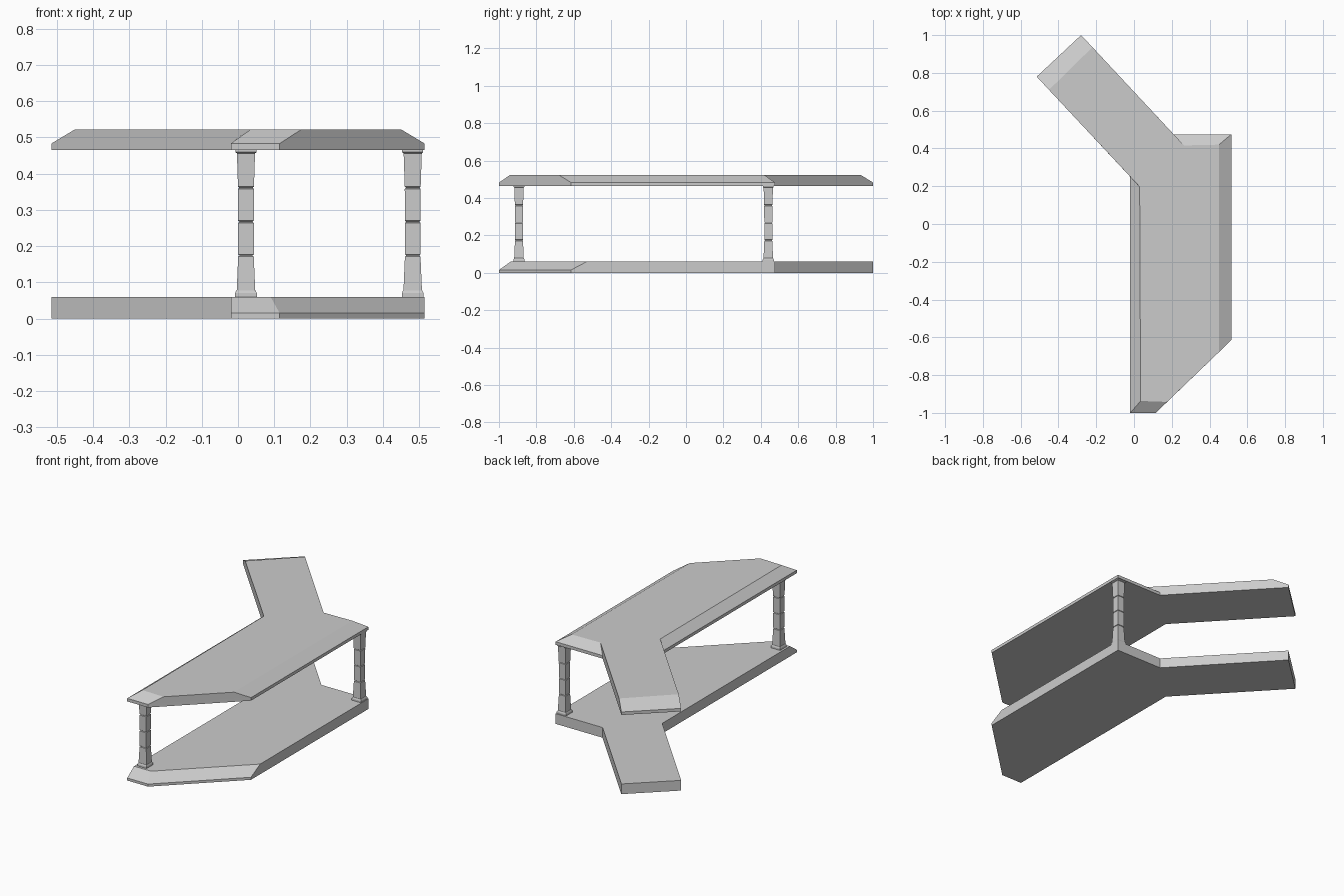
import bpy, bmesh, math

if "Cube" in bpy.data.objects:
    bpy.data.objects.remove(bpy.data.objects["Cube"])


def loft(name, rings, loc=(0, 0, 0)):
    """Closed solid through rings of equal point count."""
    bm = bmesh.new()
    loops = [[bm.verts.new(p) for p in ring] for ring in rings]
    n = len(loops[0])
    for a, b in zip(loops, loops[1:]):
        for i in range(n):
            j = (i + 1) % n
            if (a[i].co - b[i].co).length + (a[j].co - b[j].co).length > 1e-6:
                bm.faces.new((a[i], a[j], b[j], b[i]))
    bm.faces.new(loops[0][::-1])
    bm.faces.new(loops[-1])
    bmesh.ops.recalc_face_normals(bm, faces=bm.faces)
    mesh = bpy.data.meshes.new(name)
    bm.to_mesh(mesh)
    bm.free()
    obj = bpy.data.objects.new(name, mesh)
    obj.location = loc
    bpy.context.collection.objects.link(obj)
    return obj


def at(points, z):
    return [(x, y, z) for x, y in points]


# Shared plan: main deck with a cut front corner and a diagonal arm
plan = [(-.02, -1), (.115, -1), (.515, -.615), (.515, .475),
        (.21, .475), (-.28, 1), (-.515, .78), (-.02, .25)]

# Floor slab: sloped only along the front and the cut corner
floor_top = [(-.02, -.937), (.09, -.937), (.515, -.53)] + plan[3:]
loft("floor_slab", [at(plan, 0), at(plan, .015), at(floor_top, .06)])

# Roof slab: sloped at front, sides, back and arm end
roof_top = [(.035, -.937), (.175, -.942), (.45, -.678), (.45, .42),
            (.265, .416), (-.22, .936), (-.45, .71), (.03, .197)]
loft("roof_slab", [at(plan, .465), at(plan, .483), at(roof_top, .522)])

# Columns: half-width profile with base, grooved waisted shaft and cap
profile = [(.03, .058), (.03, .07), (.027, .077), (.0255, .078), (.0235, .17)]
for z in (.174, .267, .361):
    w = .0215 if z < .3 else .022
    profile += [(w, z - .003), (w - .003, z - .001), (w - .003, z + .001), (w, z + .003)]
profile += [(.025, .456), (.029, .459), (.029, .466)]
profile.remove((.0235, .17))

for name, x, y in (("front_column", .022, -.893), ("back_column", .482, .44)):
    rings = [[(-w, -w, z), (w, -w, z), (w, w, z), (-w, w, z)] for w, z in profile]
    loft(name, rings, (x, y, 0))
